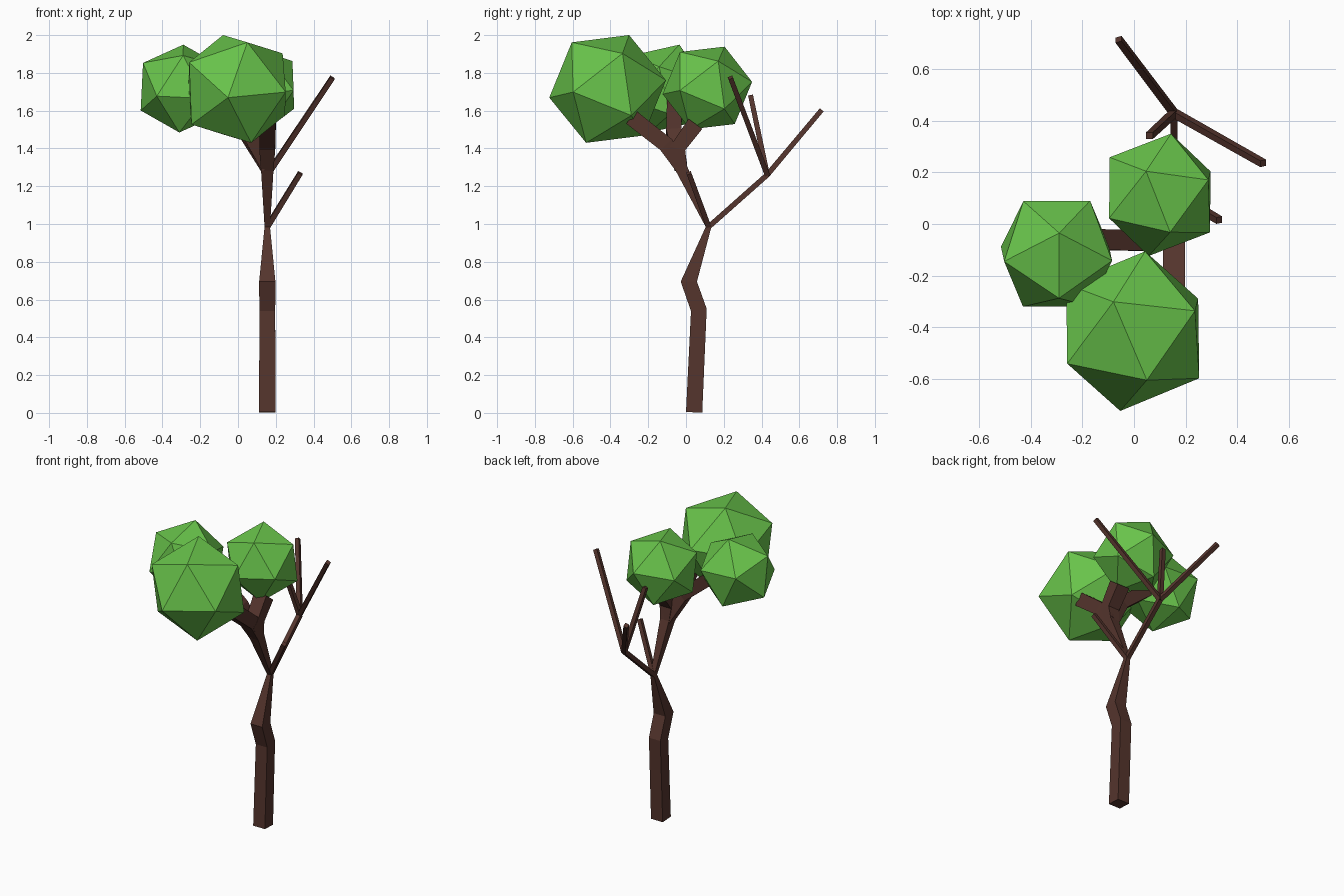
import bpy, bmesh
from mathutils import Vector

if "Cube" in bpy.data.objects:
    bpy.data.objects.remove(bpy.data.objects["Cube"])


def material(name, rgb):
    m = bpy.data.materials.new(name)
    m.diffuse_color = (*rgb, 1)
    m.use_nodes = True
    m.node_tree.nodes["Principled BSDF"].inputs["Base Color"].default_value = m.diffuse_color
    return m


BARK = material("bark", (0.09, 0.035, 0.026))
LEAF = material("leaf", (0.14, 0.55, 0.07))


def finish(bm, name, mat):
    bmesh.ops.recalc_face_normals(bm, faces=bm.faces)
    me = bpy.data.meshes.new(name)
    bm.to_mesh(me)
    bm.free()
    me.materials.append(mat)
    bpy.context.collection.objects.link(bpy.data.objects.new(name, me))


def limb(name, path, ref=(1, 0, 0)):
    """Square tube along a path of (x, y, z, half width)."""
    pts = [Vector(p[:3]) for p in path]
    bm = bmesh.new()
    rings = []
    for i, p in enumerate(pts):
        dirs = [(b - a).normalized() for a, b in zip(pts, pts[1:])]
        t = (dirs[max(i - 1, 0)] + dirs[min(i, len(dirs) - 1)]).normalized()
        r = Vector(ref)
        u = (r - t * r.dot(t)).normalized()
        v = t.cross(u)
        h = path[i][3]
        rings.append([bm.verts.new(p + h * (a * u + b * v))
                      for a, b in ((1, 1), (-1, 1), (-1, -1), (1, -1))])
    for a, b in zip(rings, rings[1:]):
        for k in range(4):
            n = (k + 1) % 4
            bm.faces.new((a[k], a[n], b[n], b[k]))
    bm.faces.new(rings[0])
    bm.faces.new(rings[-1])
    finish(bm, name, BARK)


def foliage(name, centre, radius, a, b):
    """Icosahedron turned so two neighbouring corners point along a and b."""
    a, b = Vector(a).normalized(), Vector(b).normalized()
    z, y = (a + b).normalized(), (a - b).normalized()
    x = y.cross(z)
    phi = (1 + 5 ** 0.5) / 2
    s = radius / (1 + phi * phi) ** 0.5
    bm = bmesh.new()
    for i in (-1, 1):
        for j in (-phi, phi):
            for p in ((0, i, j), (i, j, 0), (j, 0, i)):
                bm.verts.new(Vector(centre) + s * (p[0] * x + p[1] * y + p[2] * z))
    bmesh.ops.convex_hull(bm, input=bm.verts)
    finish(bm, name, LEAF)


# Trunk, pinched at the first fork
FORK = (0.155, 0.12, 0.985, 0.014)
limb("trunk", [(0.155, 0.043, 0.003, 0.043), (0.155, 0.068, 0.545, 0.042),
               (0.155, 0.015, 0.695, 0.043), FORK])

# Thick limbs carrying the foliage
NECK = (0.155, -0.027, 1.30, 0.033)
limb("main_limb", [FORK, NECK, (0.155, -0.08, 1.41, 0.042)])
limb("front_limb", [NECK, (0.155, -0.105, 1.42, 0.042), (0.155, -0.29, 1.565, 0.043)])
limb("back_limb", [NECK, (0.155, -0.045, 1.40, 0.042), (0.155, 0.05, 1.53, 0.045)])
limb("left_limb", [NECK, (0.06, -0.065, 1.48, 0.04), (-0.15, -0.06, 1.65, 0.04)],
     ref=(0, 1, 0))

# Bare twigs
TWIG = (0.155, 0.43, 1.26, 0.014)
limb("bare_branch", [FORK, TWIG])
limb("short_twig", [FORK, (0.33, 0.015, 1.27, 0.013)])
for side, tip in (("right", (0.50, 0.235, 1.775)), ("back", (-0.06, 0.715, 1.60)),
                  ("left", (0.06, 0.342, 1.68))):
    limb(side + "_twig", [TWIG, (*tip, 0.013)])

# Leaf clusters
foliage("front_foliage", (-0.005, -0.415, 1.715), 0.316,
        (-0.075, 0.115, 0.285), (0.055, -0.19, 0.245))
foliage("left_foliage", (-0.30, -0.115, 1.717), 0.246,
        (0.01, 0.08, 0.233), (-0.205, -0.03, 0.138))
foliage("back_foliage", (0.10, 0.113, 1.72), 0.243,
        (-0.054, 0.09, 0.22), (0.043, 0.232, 0.03))
